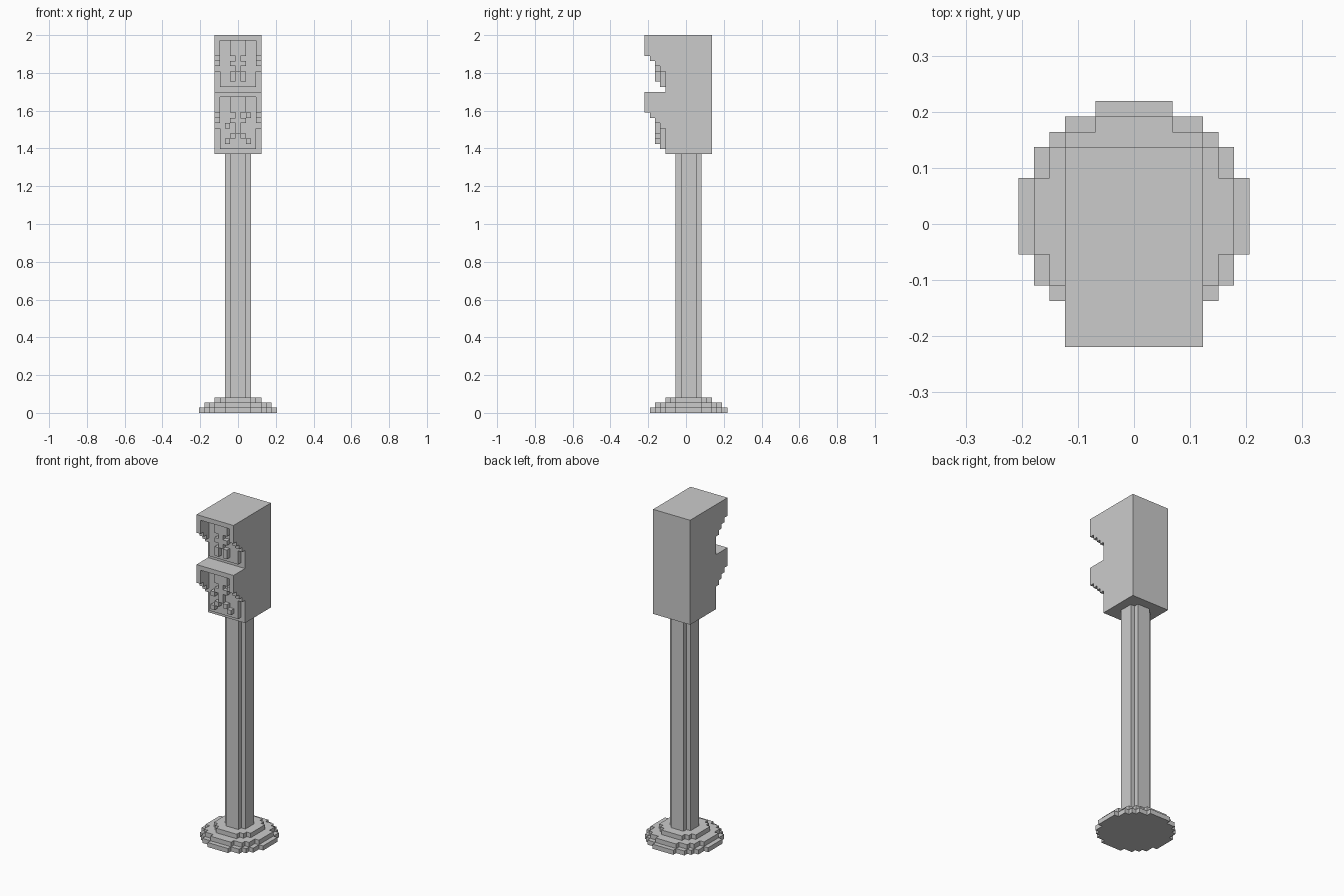
import bpy, bmesh
from mathutils import Vector

if "Cube" in bpy.data.objects:
    bpy.data.objects.remove(bpy.data.objects["Cube"])

U = 2 / 73          # one block of the grid; all sizes below are in blocks
CY = 0.5            # centre of the pole and base in y


def make_object(name, bm):
    bmesh.ops.recalc_face_normals(bm, faces=bm.faces)
    bmesh.ops.scale(bm, vec=(U, U, U), verts=bm.verts)
    mesh = bpy.data.meshes.new(name)
    bm.to_mesh(mesh)
    bm.free()
    obj = bpy.data.objects.new(name, mesh)
    bpy.context.collection.objects.link(obj)
    return obj


def extrude(bm, points, offset):
    face = bm.faces.new([bm.verts.new(p) for p in points])
    result = bmesh.ops.extrude_face_region(bm, geom=[face], use_keep_orig=True)
    verts = [g for g in result["geom"] if isinstance(g, bmesh.types.BMVert)]
    bmesh.ops.translate(bm, vec=Vector(offset), verts=verts)


def box(bm, x0, x1, y0, y1, z0, z1):
    extrude(bm, [(x0, y0, z0), (x1, y0, z0), (x1, y1, z0), (x0, y1, z0)], (0, 0, z1 - z0))


def stepped_disc(name, steps, z0, z1):
    # steps: (half width in x, half depth in y) from the side to the back
    quarter = []
    for i, (x, y) in enumerate(steps):
        quarter.append((x, y))
        if i + 1 < len(steps):
            quarter.append((steps[i + 1][0], y))
    ring = quarter + [(-x, y) for x, y in reversed(quarter)]
    ring += [(-x, -y) for x, y in quarter] + [(x, -y) for x, y in reversed(quarter)]
    bm = bmesh.new()
    extrude(bm, [(x, y + CY, z0) for x, y in ring], (0, 0, z1 - z0))
    return make_object(name, bm)


# Round stepped foot
stepped_disc("base_lower", [(7.5, 2.5), (6.5, 4.5), (5.5, 5.5), (4.5, 6.5), (2.5, 7.5)], 0, 1)
stepped_disc("base_middle", [(6.5, 2.5), (5.5, 4.5), (4.5, 5.5), (2.5, 6.5)], 1, 2)
stepped_disc("base_upper", [(4.5, 2.5), (3.5, 3.5), (2.5, 4.5)], 2, 3)

# Pole with notched corners
stepped_disc("pole", [(2.5, 1.5), (1.5, 2.5)], 3, 50)

# Signal housing
bm = bmesh.new()
box(bm, -4.5, 4.5, -4, 5, 50, 73)
make_object("housing", bm)


def visor(name, top):
    # Roof with stepped side walls
    bm = bmesh.new()
    box(bm, -4.5, 4.5, -8, -4, top - 1, top)
    side = [(-8, -1), (-8, -4), (-7, -4), (-7, -5), (-6, -5),
            (-6, -6), (-5, -6), (-5, -7), (-4, -7), (-4, -1)]
    for x in (-4.5, 3.5):
        extrude(bm, [(x, y, top + z) for y, z in side], (1, 0, 0))
    make_object(name, bm)


def lens(name, z0, z1):
    bm = bmesh.new()
    box(bm, -3.5, 3.5, -5, -4, z0, z1)
    make_object(name, bm)


def figure(name, parts):
    # Raised pictogram, blocks given as (x0, x1, z0, z1)
    bm = bmesh.new()
    for x0, x1, z0, z1 in parts:
        box(bm, x0, x1, -6, -5, z0, z1)
    make_object(name, bm)


visor("upper_visor", 73)
visor("lower_visor", 62)
lens("upper_lens", 63, 72)
lens("lower_lens", 51, 61)

# Standing figure: head, neck, arms, waist, legs
figure("standing_figure", [
    (-1.5, 1.5, 69, 72), (-0.5, 0.5, 68, 69), (-1.5, 1.5, 67, 68),
    (-0.5, 0.5, 66, 67), (-1.5, -0.5, 64, 66), (0.5, 1.5, 64, 66)])

# Walking figure: head, neck, shoulders, waist, hands, legs, feet
figure("walking_figure", [
    (-1.5, 1.5, 58, 61), (-0.5, 0.5, 57, 58), (-1.5, 1.5, 56, 57),
    (-0.5, 0.5, 54, 56), (1.5, 2.5, 57, 58), (-2.5, -1.5, 55, 56),
    (-1.5, -0.5, 53, 54), (0.5, 1.5, 53, 54),
    (-2.5, -1.5, 52, 53), (1.5, 2.5, 52, 53)])
